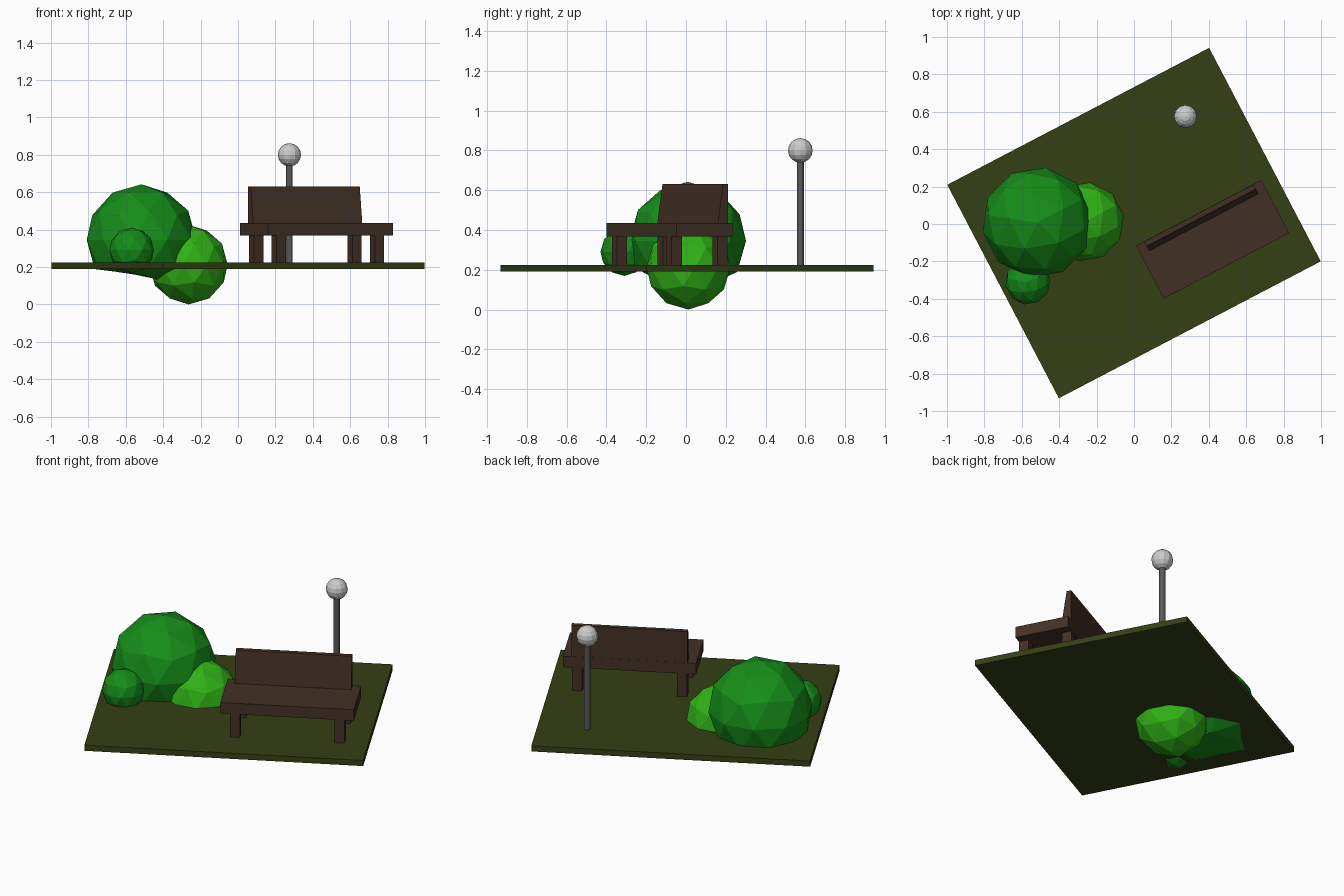
import bpy, bmesh
from math import radians
from mathutils import Matrix, Vector

if "Cube" in bpy.data.objects:
    bpy.data.objects.remove(bpy.data.objects["Cube"])

YAW = radians(27.6)
GROUND_TOP = 0.225


def material(name, rgb):
    m = bpy.data.materials.new(name)
    m.diffuse_color = (*rgb, 1)
    m.use_nodes = True
    m.node_tree.nodes["Principled BSDF"].inputs["Base Color"].default_value = m.diffuse_color
    return m


GRASS = material("grass", (0.035, 0.05, 0.007))
WOOD = material("wood", (0.055, 0.03, 0.018))
LEAF = material("leaf", (0.008, 0.27, 0.01))
LIGHT_LEAF = material("light_leaf", (0.03, 0.45, 0.008))
IRON = material("iron", (0.1, 0.1, 0.1))


def finish(name, bm, mat, matrix):
    bmesh.ops.recalc_face_normals(bm, faces=bm.faces)
    me = bpy.data.meshes.new(name)
    bm.to_mesh(me)
    bm.free()
    ob = bpy.data.objects.new(name, me)
    ob.matrix_world = matrix
    bpy.context.collection.objects.link(ob)
    if mat:
        me.materials.append(mat)
    return ob


def box(name, lo, hi, mat, frame, top_front=None):
    """Box between two corners in a frame; top_front moves the upper front edge."""
    bm = bmesh.new()
    bmesh.ops.create_cube(bm, size=1)
    for v in bm.verts:
        front_top = v.co.y < 0 and v.co.z > 0
        v.co = Vector([a + (c + 0.5) * (b - a) for a, b, c in zip(lo, hi, v.co)])
        if front_top and top_front is not None:
            v.co.y = top_front
    return finish(name, bm, mat, frame)


def bush(name, centre, radius, mat, floor=None):
    """Low-poly ball; floor(x) gives the lowest z allowed."""
    bm = bmesh.new()
    bmesh.ops.create_icosphere(bm, subdivisions=2, radius=radius,
                               matrix=Matrix.Translation(centre) @ Matrix.Rotation(YAW, 4, 'Z'))
    if floor:
        for v in bm.verts:
            v.co.z = max(v.co.z, floor(v.co.x))
    return finish(name, bm, mat, Matrix())


turn = Matrix.Rotation(YAW, 4, 'Z')

# lawn slab
box("lawn", (-0.79, -0.644, 0.19), (0.79, 0.644, GROUND_TOP), GRASS,
    Matrix.Translation((0, 0.005, 0)) @ turn)

# bench: seat, wedge-shaped backrest, four legs
bench = Matrix.Translation((0.42, -0.082, 0)) @ turn
box("seat", (-0.378, -0.16, 0.368), (0.378, 0.16, 0.436), WOOD, bench)
box("backrest", (-0.329, 0.102, 0.436), (0.329, 0.159, 0.63), WOOD, bench, top_front=0.131)
for sx, side in ((-1, "left"), (1, "right")):
    for sy, end in ((-1, "front"), (1, "back")):
        x, y, h = sx * 0.297, sy * 0.13, 0.0285
        box(f"{end}_{side}_leg", (x - h, y - h, GROUND_TOP), (x + h, y + h, 0.368), WOOD, bench)

# bushes, the large one flattened underneath
bush("large_bush", (-0.516, 0.008, 0.345), 0.297, LEAF,
     floor=lambda x: 0.175 - max(0, x + 0.58) * 0.28)
bush("medium_bush", (-0.265, 0.012, 0.213), 0.213, LIGHT_LEAF)
bush("small_bush", (-0.568, -0.31, 0.29), 0.121, LEAF)

# street lamp
bm = bmesh.new()
bmesh.ops.create_cone(bm, cap_ends=True, segments=12, radius1=0.0175, radius2=0.0175, depth=0.54)
finish("lamp_post", bm, IRON, Matrix.Translation((0.275, 0.575, 0.49)))
bm = bmesh.new()
bmesh.ops.create_uvsphere(bm, u_segments=12, v_segments=8, radius=0.062)
finish("lamp_globe", bm, None, Matrix.Translation((0.275, 0.575, 0.8)))
